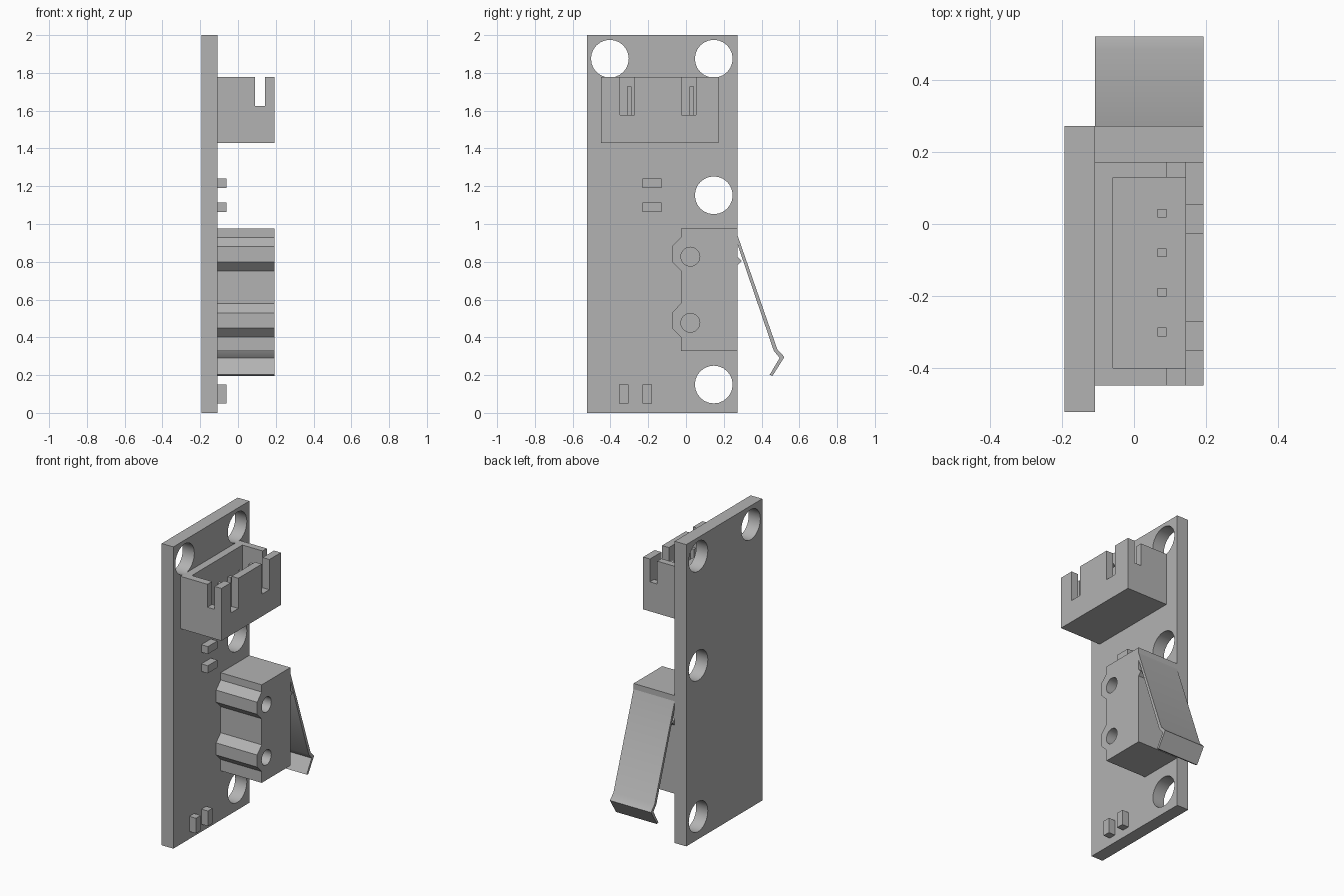
import bpy, bmesh, math

cube = bpy.data.objects.get("Cube")
if cube:
    bpy.data.objects.remove(cube, do_unlink=True)

grey = bpy.data.materials.new("light grey")
grey.use_nodes = True
COLOUR = (0.45, 0.45, 0.45, 1)
grey.diffuse_color = COLOUR
grey.node_tree.nodes["Principled BSDF"].inputs["Base Color"].default_value = COLOUR

BACK, FACE, FRONT = -0.193, -0.108, 0.193   # board back, board face, tallest parts


def prism(name, profile, x0, x1):
    """Extrude a (y, z) outline along x."""
    bm = bmesh.new()
    face = bm.faces.new([bm.verts.new((x0, y, z)) for y, z in profile])
    ext = bmesh.ops.extrude_face_region(bm, geom=[face])
    verts = [v for v in ext["geom"] if isinstance(v, bmesh.types.BMVert)]
    bmesh.ops.translate(bm, verts=verts, vec=(x1 - x0, 0, 0))
    bmesh.ops.recalc_face_normals(bm, faces=bm.faces)
    mesh = bpy.data.meshes.new(name)
    bm.to_mesh(mesh)
    bm.free()
    mesh.materials.append(grey)
    obj = bpy.data.objects.new(name, mesh)
    bpy.context.collection.objects.link(obj)
    return obj


def box(name, x0, x1, y0, y1, z0, z1):
    return prism(name, [(y0, z0), (y1, z0), (y1, z1), (y0, z1)], x0, x1)


def rod(name, y, z, r, x0, x1, sides=24):
    steps = [math.tau * i / sides for i in range(sides)]
    return prism(name, [(y + r * math.cos(a), z + r * math.sin(a)) for a in steps], x0, x1)


def cut(obj, cutters):
    for cutter in cutters:
        cutter.hide_render = True
        bpy.context.view_layer.objects.active = obj
        mod = obj.modifiers.new("cut", 'BOOLEAN')
        mod.operation, mod.solver, mod.object = 'DIFFERENCE', 'EXACT', cutter
        bpy.ops.object.modifier_apply(modifier=mod.name)
        bpy.data.objects.remove(cutter, do_unlink=True)


def smooth(obj):
    bpy.ops.object.select_all(action='DESELECT')
    obj.select_set(True)
    bpy.context.view_layer.objects.active = obj
    bpy.ops.object.shade_smooth_by_angle(angle=math.radians(30))


# Circuit board with mounting holes
board = box("circuit_board", BACK, FACE, -0.523, 0.273, 0, 2)
holes = [(-0.403, 1.875), (0.147, 1.875), (0.147, 1.152), (0.147, 0.15)]
cut(board, [rod("hole_cutter", y, z, 0.1, -0.3, 0) for y, z in holes])
smooth(board)

# Connector shell, open at the top, with end notches and front slots
shell = box("connector_shell", FACE, FRONT, -0.449, 0.173, 1.43, 1.777)
cut(shell, [
    box("cavity_cutter", -0.058, 0.143, -0.4, 0.129, 1.48, 1.9),
    box("notch_cutter", 0.09, 0.143, -0.6, 0.3, 1.625, 1.9),
    box("slot_cutter", 0.1, 0.3, -0.35, -0.272, 1.577, 1.9),
    box("slot_cutter", 0.1, 0.3, -0.025, 0.053, 1.577, 1.9),
])
for i in range(4):
    y = -0.3 + 0.11 * i
    box(f"connector_pin_{i + 1}", 0.066, 0.09, y - 0.012, y + 0.012, 1.475, 1.727)

# Small surface components
for i, z in enumerate((1.063, 1.19)):
    box(f"upper_chip_{i + 1}", FACE, -0.06, -0.23, -0.13, z, z + 0.05)
for i, y in enumerate((-0.355, -0.23)):
    box(f"lower_chip_{i + 1}", FACE, -0.06, y, y + 0.05, 0.05, 0.15)

# Switch body with two stepped lugs and through holes
outline = [(0.273, 0.977), (0.273, 0.327), (-0.027, 0.327)]
for z in (0.477, 0.827):
    outline += [(-0.027, z - 0.075), (-0.075, z - 0.027),
                (-0.075, z + 0.053), (-0.027, z + 0.102)]
outline.append((-0.027, 0.977))
body = prism("switch_body", outline, FACE, FRONT)
cut(body, [rod("rivet_cutter", 0.023, z, 0.05, FACE - 0.05, 0.3) for z in (0.477, 0.827)])
smooth(body)

# Switch plunger and bent lever
prism("switch_plunger", [(0.27, 0.828), (0.295, 0.803), (0.27, 0.778)], FACE, FRONT)
lever = prism("switch_lever", [
    (0.272, 0.942), (0.484, 0.335), (0.521, 0.296), (0.458, 0.196),
    (0.443, 0.202), (0.496, 0.291), (0.465, 0.328), (0.272, 0.894)], FACE, FRONT)
smooth(lever)
